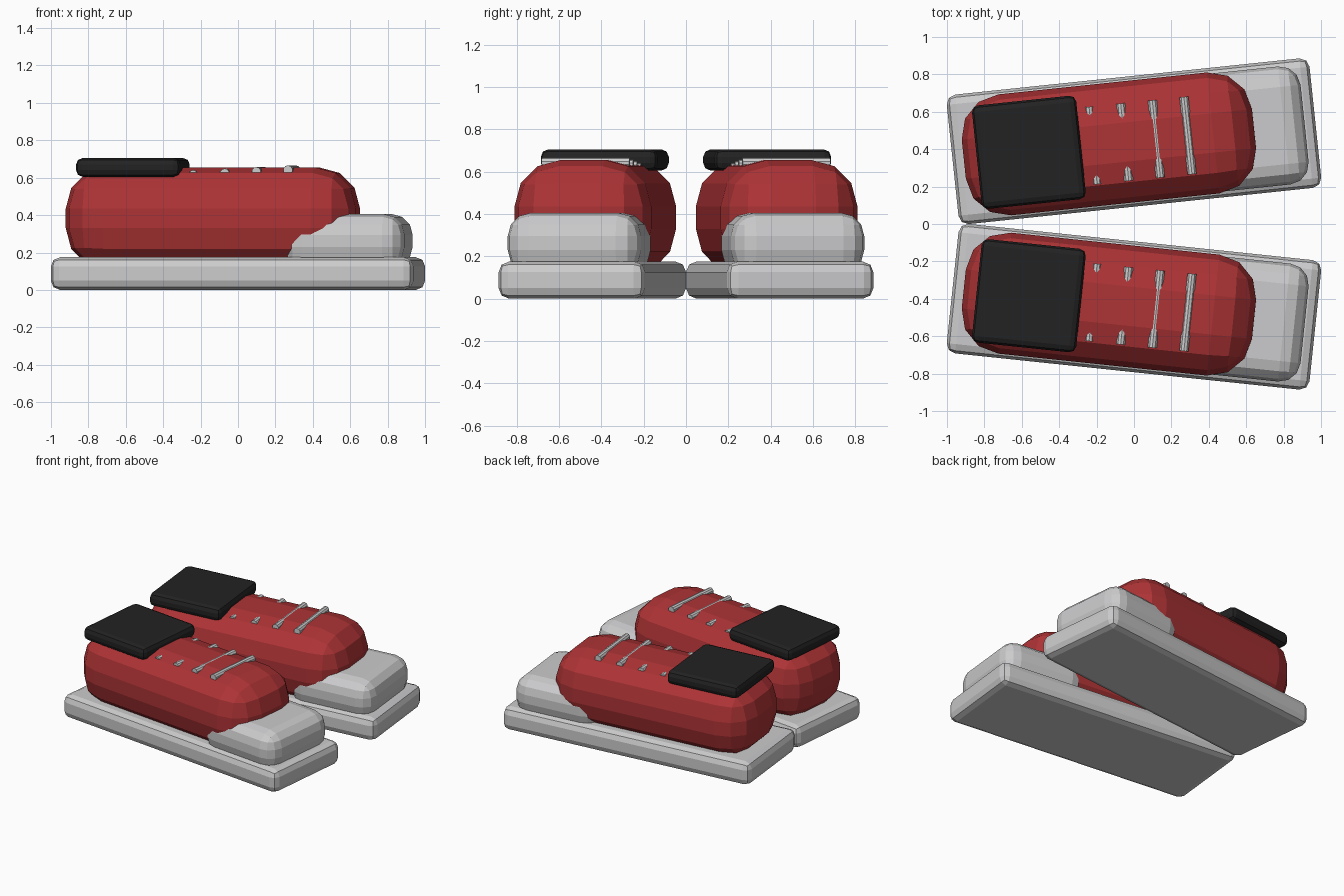
import bpy, bmesh, math
from mathutils import Matrix

if "Cube" in bpy.data.objects:
    bpy.data.objects.remove(bpy.data.objects["Cube"])

def material(name, rgb):
    m = bpy.data.materials.new(name)
    m.diffuse_color = (*rgb, 1)
    m.use_nodes = True
    m.node_tree.nodes["Principled BSDF"].inputs["Base Color"].default_value = m.diffuse_color
    return m

RED = material("red_canvas", (0.42, 0.033, 0.036))
PALE = material("pale_rubber", (0.60, 0.60, 0.61))
BLACK = material("black_lining", (0.016, 0.016, 0.016))

YAW = math.radians(6)
OFFSET_Y = 0.4425


def finish(name, bm, mat, side):
    """Toe the part outwards and place it as the left (+1) or right (-1) shoe."""
    bmesh.ops.transform(bm, matrix=Matrix.Translation((0, side * OFFSET_Y, 0))
                        @ Matrix.Rotation(side * YAW, 4, 'Z'), verts=bm.verts)
    me = bpy.data.meshes.new(name)
    bm.to_mesh(me)
    bm.free()
    me.materials.append(mat)
    ob = bpy.data.objects.new(name, me)
    bpy.context.collection.objects.link(ob)
    return ob


def rounded_box(name, mat, side, x, half_x, half_y, z0, z1, radius, segments):
    bm = bmesh.new()
    bmesh.ops.create_cube(bm, size=2)
    bmesh.ops.scale(bm, vec=(half_x, half_y, (z1 - z0) / 2), verts=bm.verts)
    bmesh.ops.translate(bm, vec=(x, 0, (z0 + z1) / 2), verts=bm.verts)
    bmesh.ops.bevel(bm, geom=bm.edges[:], offset=radius, segments=segments,
                    profile=0.5, affect='EDGES')
    return finish(name, bm, mat, side)


def lace(name, side, x, top, radius=0.025, half_length=0.208):
    bm = bmesh.new()
    bmesh.ops.create_cone(bm, cap_ends=True, segments=10, radius1=radius,
                          radius2=radius, depth=2 * half_length,
                          matrix=Matrix.Translation((x, 0, top - radius))
                          @ Matrix.Rotation(math.pi / 2, 4, 'X'))
    return finish(name, bm, PALE, side)


for label, side in (("left", 1), ("right", -1)):
    # thick flat sole
    rounded_box(label + "_sole", PALE, side, 0, 0.975, 0.348, 0, 0.175, 0.05, 2)
    # puffy shoe body
    rounded_box(label + "_upper", RED, side, -0.135, 0.78, 0.325, 0.11, 0.655, 0.22, 3)
    # rubber toe cap
    rounded_box(label + "_toe_cap", PALE, side, 0.592, 0.325, 0.317, 0.12, 0.405, 0.11, 3)
    # dark ankle opening pad
    rounded_box(label + "_ankle_pad", BLACK, side, -0.565, 0.28, 0.278, 0.605, 0.705, 0.035, 2)
    # laces sinking into the upper towards the heel
    for i in range(4):
        lace(f"{label}_lace_{i + 1}", side, 0.29 - 0.17 * i, 0.666 - 0.0085 * i)
